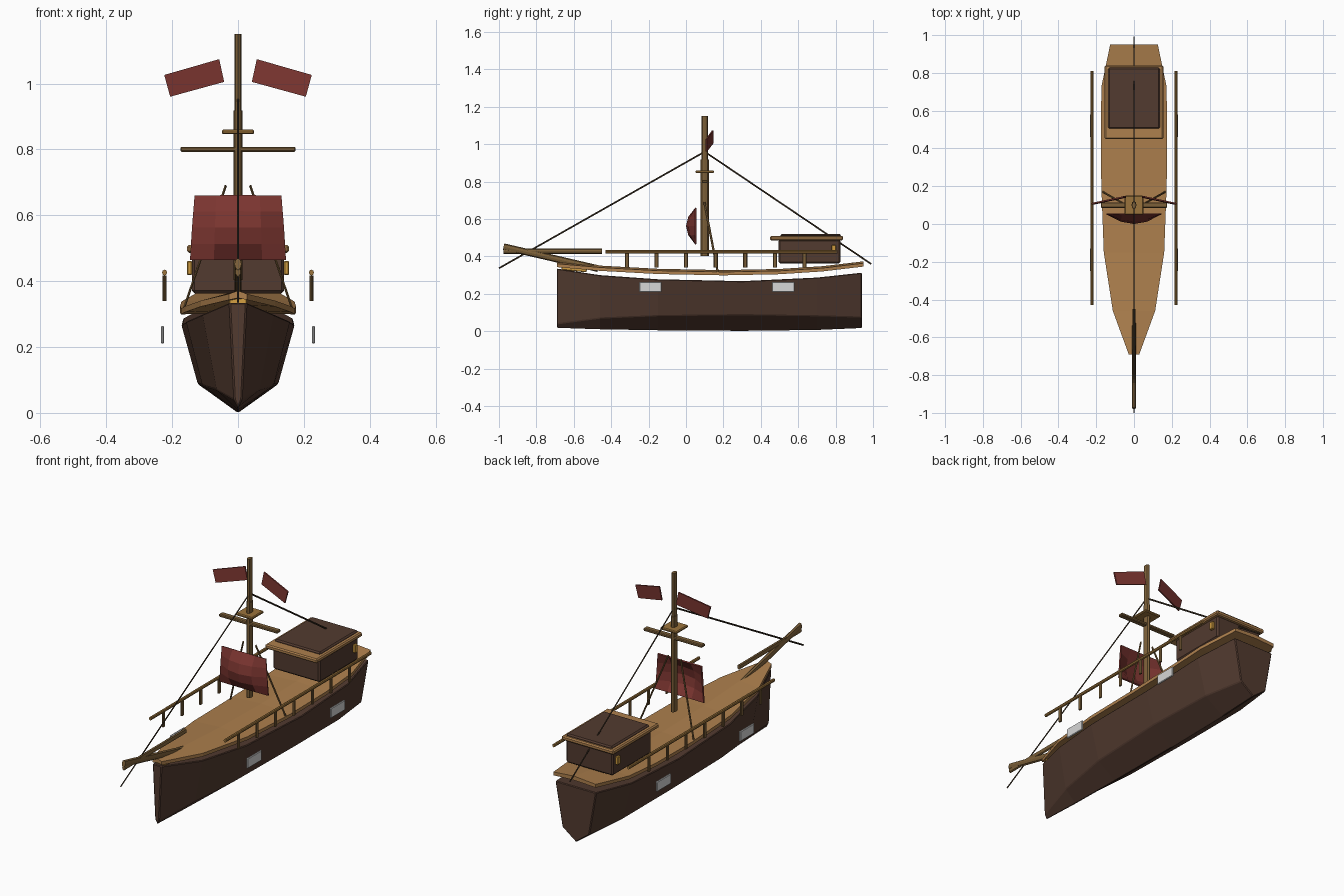
import bpy, bmesh, math
from mathutils import Vector, Matrix

if "Cube" in bpy.data.objects:
    bpy.data.objects.remove(bpy.data.objects["Cube"])


def mat(name, r, g, b):
    m = bpy.data.materials.new(name)
    m.diffuse_color = (r, g, b, 1)
    m.use_nodes = True
    m.node_tree.nodes["Principled BSDF"].inputs["Base Color"].default_value = m.diffuse_color
    return m


DARK = mat("dark hull wood", 0.085, 0.043, 0.029)
TAN = mat("deck wood", 0.42, 0.215, 0.075)
SPAR = mat("spar wood", 0.20, 0.115, 0.04)
RAIL = mat("rail wood", 0.33, 0.175, 0.045)
RED = mat("red cloth", 0.20, 0.036, 0.03)
GOLD = mat("gold trim", 0.62, 0.33, 0.05)
ROPE = mat("rope", 0.06, 0.04, 0.022)
PALE = mat("pale plate", 0.68, 0.68, 0.68)


def finish(name, bm, material, bevel=0):
    bmesh.ops.recalc_face_normals(bm, faces=bm.faces)
    me = bpy.data.meshes.new(name)
    bm.to_mesh(me)
    bm.free()
    me.materials.append(material)
    ob = bpy.data.objects.new(name, me)
    bpy.context.collection.objects.link(ob)
    if bevel:
        b = ob.modifiers.new("bevel", 'BEVEL')
        b.width = bevel
        b.segments = 1
    return ob


def box(name, lo, hi, material, bevel=0.003, tilt=0):
    lo, hi = Vector(lo), Vector(hi)
    bm = bmesh.new()
    bmesh.ops.create_cube(bm, size=1)
    bmesh.ops.scale(bm, vec=hi - lo, verts=bm.verts)
    bmesh.ops.rotate(bm, cent=(0, 0, 0), matrix=Matrix.Rotation(tilt, 3, 'X'), verts=bm.verts)
    bmesh.ops.translate(bm, vec=(lo + hi) / 2, verts=bm.verts)
    return finish(name, bm, material, bevel)


def bar(name, a, b, r, material, sides=8, squash=0.6):
    """Round bar from a to b, narrowed across the ship."""
    a, b = Vector(a), Vector(b)
    mid, d = (a + b) / 2, b - a
    bm = bmesh.new()
    bmesh.ops.create_cone(bm, cap_ends=True, segments=sides, radius1=r, radius2=r, depth=d.length)
    rot = d.to_track_quat('Z', 'Y').to_matrix()
    bmesh.ops.rotate(bm, cent=(0, 0, 0), matrix=rot, verts=bm.verts)
    if abs(d.x) < d.length * 0.9:
        bmesh.ops.scale(bm, vec=(squash, 1, 1), verts=bm.verts)
        stretch = (d.x / 2) * (1 - squash)
        if abs(d.x) > 1e-6:
            for v in bm.verts:
                v.co.x += stretch * (1 if v.co.dot(d) > 0 else -1)
    bmesh.ops.translate(bm, vec=mid, verts=bm.verts)
    return finish(name, bm, material)


def loft(name, sections, material, bevel=0):
    bm = bmesh.new()
    rings = [[bm.verts.new(p) for p in s] for s in sections]
    n = len(rings[0])
    for r0, r1 in zip(rings, rings[1:]):
        for i in range(n):
            j = (i + 1) % n
            bm.faces.new((r0[i], r0[j], r1[j], r1[i]))
    bm.faces.new(rings[0])
    bm.faces.new(rings[-1])
    return finish(name, bm, material, bevel)


# Hull: y, top half width, top z, chine half width, chine z, keel z
hull = [(-0.69, 0.026, 0.335, 0.012, 0.04, 0.015),
        (-0.46, 0.108, 0.300, 0.065, 0.07, 0.008),
        (-0.15, 0.158, 0.278, 0.108, 0.083, 0.003),
        (0.30, 0.172, 0.268, 0.122, 0.088, 0.0),
        (0.70, 0.168, 0.287, 0.115, 0.082, 0.005),
        (0.94, 0.122, 0.313, 0.080, 0.075, 0.015)]
loft("hull", [[(-w, y, t), (-c, y, cz), (0, y, k), (c, y, cz), (w, y, t)]
              for y, w, t, c, cz, k in hull], DARK, 0.004)

# Deck: y, half width, edge height
deck = [(-0.69, 0.028, 0.343), (-0.46, 0.112, 0.323), (-0.15, 0.160, 0.306),
        (0.20, 0.173, 0.299), (0.50, 0.176, 0.305), (0.73, 0.172, 0.320),
        (0.95, 0.126, 0.346)]
loft("deck", [[(-w, y, z), (0, y, z + 0.006), (w, y, z), (w, y, z + 0.018),
               (0, y, z + 0.028), (-w, y, z + 0.018)] for y, w, z in deck], TAN)

# Bow fittings
box("bow_trim", (-0.028, -0.665, 0.322), (0.028, -0.53, 0.346), GOLD, 0.003, -0.1)
bar("bowsprit", (0, -0.975, 0.452), (0, -0.47, 0.335), 0.018, SPAR)
bar("jib_boom", (0, -0.975, 0.428), (0, -0.45, 0.428), 0.014, SPAR)

# Mast, yard and lookout
bar("lower_mast", (0, 0.1, 0.403), (0, 0.1, 0.918), 0.022, SPAR)
bar("upper_mast", (0, 0.1, 0.90), (0, 0.1, 1.15), 0.018, SPAR)
box("yard", (-0.175, 0.085, 0.792), (0.175, 0.115, 0.808), SPAR, 0.004)
box("lookout", (-0.049, 0.05, 0.846), (0.049, 0.15, 0.86), RAIL, 0.004)

# Stays running fore and aft
bar("fore_stay", (0, 0.1, 0.96), (0, -1.0, 0.337), 0.0045, ROPE, 6)
bar("back_stay", (0, 0.1, 0.96), (0, 0.99, 0.36), 0.0045, ROPE, 6)

# Main sail: a grid bulging forward in the middle
N = 4
bm = bmesh.new()
grid = []
for i in range(N + 1):
    v = i / N
    row = []
    for j in range(N + 1):
        u = j / N * 2 - 1
        bulge = (1 - abs(u) ** 2) * (1 - abs(2 * v - 1) ** 2)
        row.append(bm.verts.new((u * (0.145 - 0.014 * v), 0.053 - 0.049 * bulge,
                                 0.466 + 0.193 * v)))
    grid.append(row)
for i in range(N):
    for j in range(N):
        bm.faces.new((grid[i][j], grid[i][j + 1], grid[i + 1][j + 1], grid[i + 1][j]))
sail = finish("main_sail", bm, RED)
s = sail.modifiers.new("thickness", 'SOLIDIFY')
s.thickness = 0.008
s.offset = 0

# Cabin
box("cabin_walls", (-0.14, 0.495, 0.363), (0.14, 0.825, 0.49), DARK, 0.008)
box("cabin_roof", (-0.155, 0.45, 0.486), (0.155, 0.84, 0.51), TAN, 0.006)
box("roof_panel", (-0.137, 0.505, 0.505), (0.137, 0.828, 0.521), DARK, 0.007)

# Parts repeated on both sides
for tag, sx in (("left", -1), ("right", 1)):
    x = sx * 0.223
    # Flag
    corners = [(0.224, 0.108, 1.026), (0.057, 0.143, 1.074),
               (0.042, 0.143, 1.005), (0.206, 0.108, 0.960)]
    loft("flag_" + tag, [[(sx * a, b + o, c) for a, b, c in corners]
                         for o in (-0.004, 0.004)], RED)
    # Shroud
    bar("shroud_" + tag, (sx * 0.037, 0.098, 0.69), (sx * 0.165, 0.17, 0.315), 0.006, SPAR, 6)
    # Railing
    bar("rail_" + tag, (x, -0.43, 0.426), (x, 0.81, 0.426), 0.009, RAIL, 8, 0.85)
    for k in range(7):
        y = -0.315 + k * 0.158
        bar(f"rail_post_{tag}_{k}", (x, y, 0.34), (x, y, 0.417), 0.011, SPAR, 8, 0.5)
    # Pale side plates
    for k, y in enumerate((-0.19, 0.52)):
        px = sx * 0.229
        box(f"side_plate_{tag}_{k}", (px - 0.005, y - 0.06, 0.21),
            (px + 0.005, y + 0.06, 0.264), PALE, 0.003)
    # Cabin lantern
    lx = sx * 0.147
    box("lantern_" + tag, (lx - 0.008, 0.778, 0.418), (lx + 0.008, 0.802, 0.461), GOLD, 0.003)
